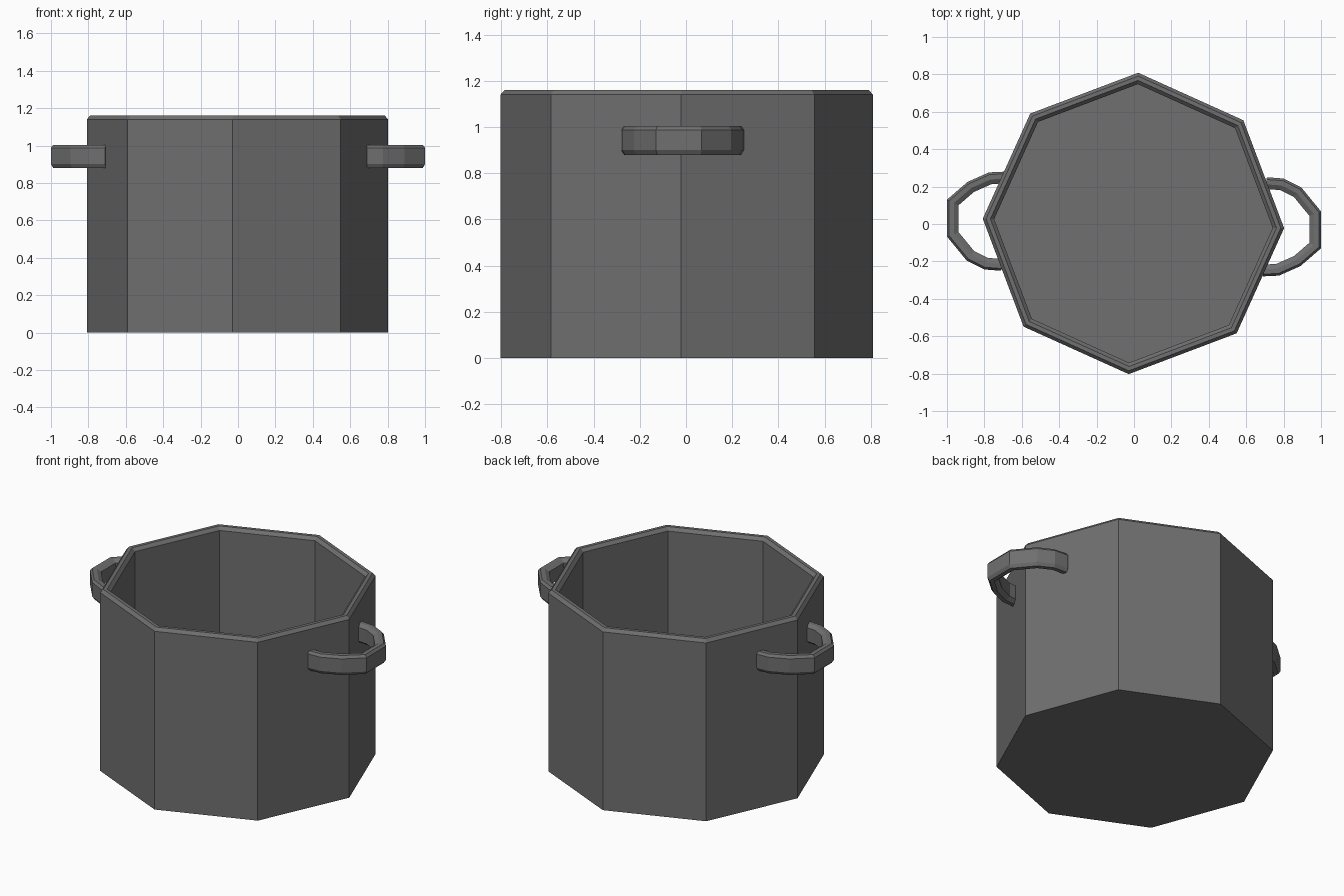
import bpy
import bmesh
from math import radians, cos, sin
from mathutils import Vector

cube = bpy.data.objects.get("Cube")
if cube:
    bpy.data.objects.remove(cube, do_unlink=True)

grey = bpy.data.materials.new("dark grey metal")
grey.use_nodes = True
colour = (0.16, 0.16, 0.16, 1)
grey.diffuse_color = colour
grey.node_tree.nodes["Principled BSDF"].inputs["Base Color"].default_value = colour


def make_object(name, bm):
    bmesh.ops.recalc_face_normals(bm, faces=bm.faces)
    mesh = bpy.data.meshes.new(name)
    bm.to_mesh(mesh)
    bm.free()
    mesh.materials.append(grey)
    obj = bpy.data.objects.new(name, mesh)
    bpy.context.collection.objects.link(obj)
    return obj


def bridge(bm, a, b):
    """Quads between two closed rings of vertices."""
    for i in range(len(a)):
        j = (i + 1) % len(a)
        bm.faces.new((a[i], a[j], b[j], b[i]))


# Pot: octagonal wall profile (radius, height) from outer base to inner floor
SIDES, TURN = 8, radians(-1.8)
profile = [(0.806, 0), (0.806, 1.14), (0.788, 1.16), (0.765, 1.16),
           (0.745, 1.14), (0.745, 0.06)]
bm = bmesh.new()
rings = []
for r, z in profile:
    angles = [TURN + radians(360 / SIDES * i) for i in range(SIDES)]
    rings.append([bm.verts.new((r * cos(a) - 0.003, r * sin(a) + 0.003, z))
                  for a in angles])
for a, b in zip(rings, rings[1:]):
    bridge(bm, a, b)
bm.faces.new(rings[0])
bm.faces.new(rings[-1])
make_object("pot_body", bm)

# Handles: chamfered section (inset, height) swept along the outer outline
path = [Vector(p) for p in [(0.69, -0.28), (0.775, -0.276), (0.89, -0.225),
                            (1.0, -0.13), (1.0, 0.067), (0.895, 0.195),
                            (0.80, 0.243), (0.71, 0.25)]]
section = [(0, 0.90), (0, 0.988), (0.012, 1.004), (0.038, 1.004),
           (0.063, 0.988), (0.063, 0.90), (0.038, 0.88), (0.012, 0.88)]


def inward(a, b):
    d = (b - a).normalized()
    return Vector((-d.y, d.x))


def handle(name, side):
    bm = bmesh.new()
    rings = []
    for i, p in enumerate(path):
        n1 = inward(path[max(i - 1, 0)], path[max(i, 1)])
        last = len(path) - 1
        n2 = inward(path[min(i, last - 1)], path[min(i + 1, last)])
        mitre = (n1 + n2) / (1 + n1.dot(n2))
        points = [(p + mitre * inset, z) for inset, z in section]
        rings.append([bm.verts.new((side * q.x, side * q.y, z)) for q, z in points])
    for a, b in zip(rings, rings[1:]):
        bridge(bm, a, b)
    bm.faces.new(rings[0])
    bm.faces.new(rings[-1])
    make_object(name, bm)


handle("left_handle", 1)
handle("right_handle", -1)
